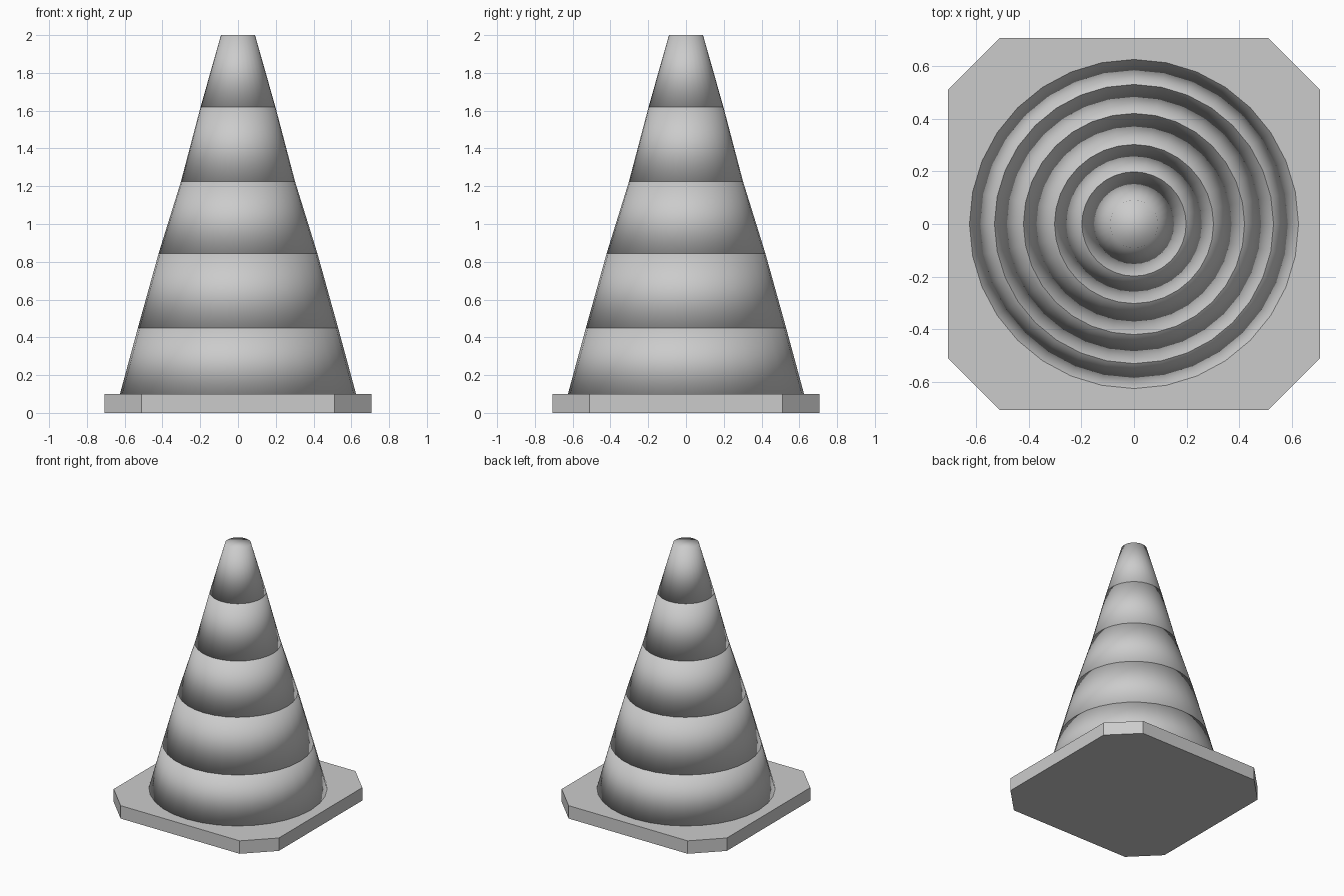
import bpy, bmesh
from mathutils import Matrix

if "Cube" in bpy.data.objects:
    bpy.data.objects.remove(bpy.data.objects["Cube"])


def add_object(name, bm, smooth):
    bmesh.ops.recalc_face_normals(bm, faces=bm.faces)
    for f in bm.faces:
        f.smooth = smooth
    mesh = bpy.data.meshes.new(name)
    bm.to_mesh(mesh)
    bm.free()
    obj = bpy.data.objects.new(name, mesh)
    bpy.context.collection.objects.link(obj)
    return obj


# Base plate: square with cut corners, flat shaded
H, C, T = 0.707, 0.51, 0.10
outline = [(C, -H), (H, -C), (H, C), (C, H), (-C, H), (-H, C), (-H, -C), (-C, -H)]
bm = bmesh.new()
plate = bm.faces.new([bm.verts.new((x, y, 0)) for x, y in outline])
ext = bmesh.ops.extrude_face_region(bm, geom=[plate])
top = [v for v in ext["geom"] if isinstance(v, bmesh.types.BMVert)]
bmesh.ops.translate(bm, verts=top, vec=(0, 0, T))
add_object("base_plate", bm, False)

# Cone body: stacked capped bands, each smooth shaded right over its rims
profile = [(0.625, 0.10), (0.53, 0.45), (0.42, 0.845), (0.302, 1.225), (0.198, 1.62), (0.09, 2.0)]
for i, ((r1, z1), (r2, z2)) in enumerate(zip(profile, profile[1:]), 1):
    bm = bmesh.new()
    bmesh.ops.create_cone(bm, cap_ends=True, cap_tris=False, segments=32,
                          radius1=r1, radius2=r2, depth=z2 - z1,
                          matrix=Matrix.Translation((0, 0, (z1 + z2) / 2)))
    add_object(f"cone_band_{i}", bm, True)
